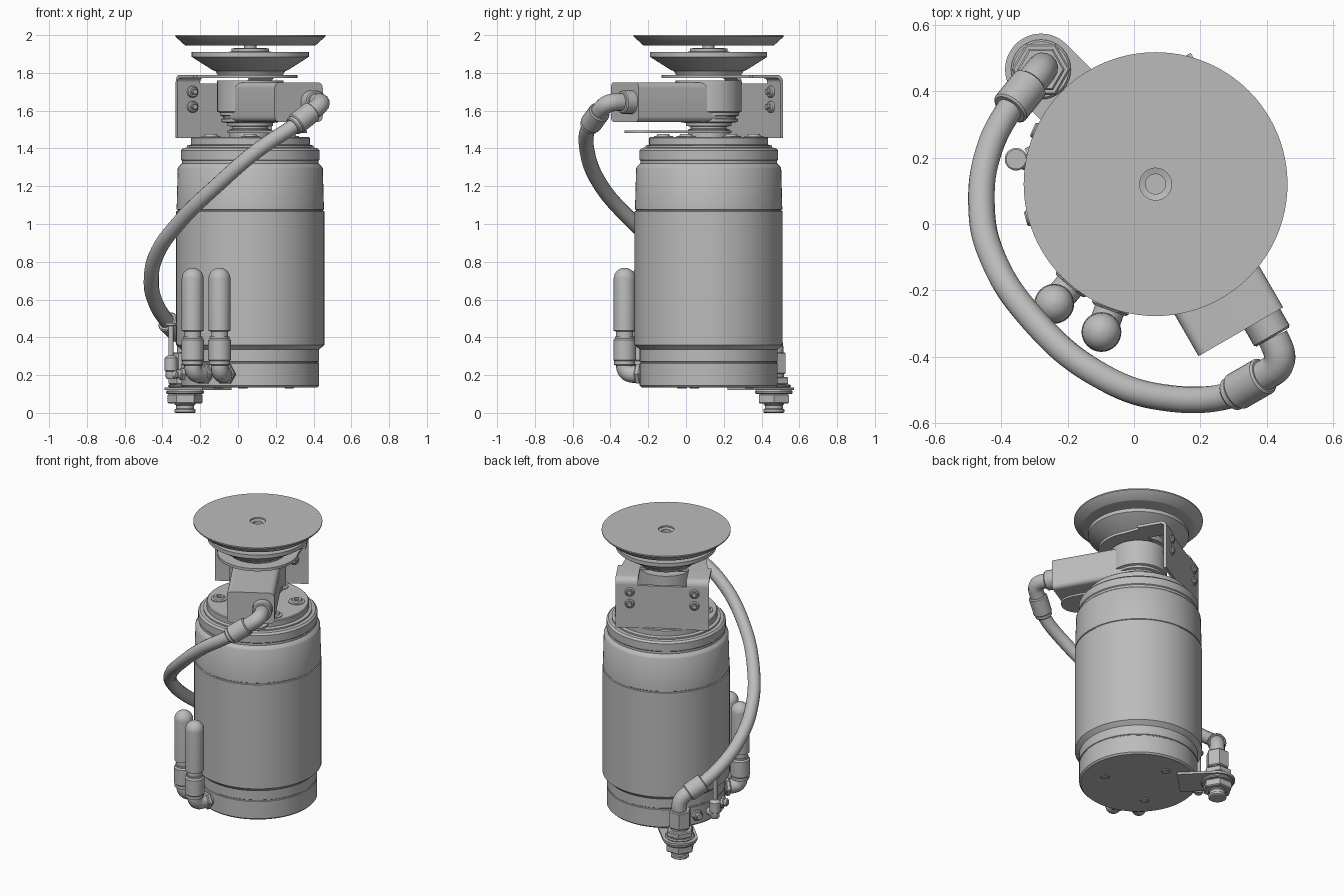
import bpy, bmesh, math
from math import sin, cos, pi, radians
from mathutils import Vector, Matrix

if "Cube" in bpy.data.objects:
    bpy.data.objects.remove(bpy.data.objects["Cube"])

grey = bpy.data.materials.new("plain_grey")
grey.use_nodes = True
GREY = (0.5, 0.5, 0.5, 1)
grey.diffuse_color = GREY
grey.node_tree.nodes["Principled BSDF"].inputs["Base Color"].default_value = GREY

AXIS = Vector((0.065, 0.12, 0))
# Bracket and arm share one frame turned about the body axis; the arm points to local -y
HEAD = Matrix.Translation(AXIS) @ Matrix.Rotation(radians(30), 4, 'Z')


def finish(ob):
    bpy.ops.object.select_all(action='DESELECT')
    ob.select_set(True)
    bpy.context.view_layer.objects.active = ob
    bpy.ops.object.shade_smooth_by_angle(angle=radians(32))
    return ob


def from_bmesh(name, bm, matrix=Matrix()):
    bmesh.ops.recalc_face_normals(bm, faces=bm.faces)
    mesh = bpy.data.meshes.new(name)
    bm.to_mesh(mesh)
    bm.free()
    mesh.materials.append(grey)
    ob = bpy.data.objects.new(name, mesh)
    bpy.context.collection.objects.link(ob)
    ob.matrix_world = matrix
    return finish(ob)


def lathe(name, profile, base=AXIS, direction=(0, 0, 1), sides=32):
    """Turn (radius, height) points about a direction through base."""
    bm = bmesh.new()
    rings = [[bm.verts.new((r * cos(2 * pi * i / sides), r * sin(2 * pi * i / sides), z))
              for i in range(sides)] for r, z in profile]
    for a, b in zip(rings, rings[1:]):
        for i in range(sides):
            j = (i + 1) % sides
            bm.faces.new((a[i], a[j], b[j], b[i]))
    bm.faces.new(rings[0])
    bm.faces.new(rings[-1])
    rot = Vector(direction).to_track_quat('Z', 'Y').to_matrix().to_4x4()
    return from_bmesh(name, bm, Matrix.Translation(Vector(base)) @ rot)


def rod(name, start, end, radius, sides=24):
    start, end = Vector(start), Vector(end)
    d = end - start
    c = min(0.006, radius / 5)
    return lathe(name, [(radius - c, 0), (radius, c), (radius, d.length - c),
                        (radius - c, d.length)], start, d, sides)


def slab(name, outline, z0, z1, matrix=Matrix()):
    """Extrude a flat outline upward."""
    bm = bmesh.new()
    f = bm.faces.new([bm.verts.new((x, y, z0)) for x, y in outline])
    new = bmesh.ops.extrude_face_region(bm, geom=[f])["geom"]
    bmesh.ops.translate(bm, vec=(0, 0, z1 - z0),
                        verts=[v for v in new if isinstance(v, bmesh.types.BMVert)])
    return from_bmesh(name, bm, matrix)


def tube(name, points, radius):
    """Smooth round tube through points."""
    cu = bpy.data.curves.new(name, 'CURVE')
    cu.dimensions = '3D'
    cu.bevel_depth, cu.bevel_resolution, cu.resolution_u = radius, 6, 10
    cu.use_fill_caps = True
    sp = cu.splines.new('BEZIER')
    sp.bezier_points.add(len(points) - 1)
    for bp, p in zip(sp.bezier_points, points):
        bp.co = p
        bp.handle_left_type = bp.handle_right_type = 'AUTO'
    cu.materials.append(grey)
    ob = bpy.data.objects.new(name, cu)
    bpy.context.collection.objects.link(ob)
    bpy.ops.object.select_all(action='DESELECT')
    ob.select_set(True)
    bpy.context.view_layer.objects.active = ob
    bpy.ops.object.convert(target='MESH')
    return finish(bpy.context.object)


def elbow(name, start, corner, end, radius):
    """Bent pipe: two straight legs joined by a rounded corner."""
    s, c, e = map(Vector, (start, corner, end))
    k = min((s - c).length, (e - c).length) * 0.7
    a, b = c + (s - c).normalized() * k, c + (e - c).normalized() * k
    arc = [a.lerp(c, t).lerp(c.lerp(b, t), t) for t in (0, 0.25, 0.5, 0.75, 1)]
    return tube(name, [s] + arc + [e], radius)


def arc(cx, cy, r, a0, a1, n=24):
    return [(cx + r * cos(radians(a0 + (a1 - a0) * i / n)),
             cy + r * sin(radians(a0 + (a1 - a0) * i / n))) for i in range(n + 1)]


# Main body with stepped base, shoulder and cap
lathe("body", [(0.355, 0.135), (0.365, 0.145), (0.365, 0.262), (0.361, 0.265), (0.361, 0.27),
               (0.365, 0.273), (0.365, 0.335), (0.392, 0.36), (0.392, 1.067), (0.386, 1.07),
               (0.386, 1.075), (0.39, 1.078), (0.384, 1.295), (0.378, 1.305), (0.362, 1.32),
               (0.362, 1.335), (0.367, 1.34), (0.367, 1.39), (0.355, 1.402), (0.335, 1.405),
               (0.335, 1.415), (0.315, 1.42), (0.315, 1.455), (0.31, 1.46)], sides=96)

# Recessed-looking screws on the cap and underneath
for i in range(6):
    p = HEAD @ Vector((0.24 * cos(pi * i / 3), 0.24 * sin(pi * i / 3), 1.455))
    lathe("cap_screw", [(0.05, 0), (0.05, 0.01), (0.035, 0.012), (0.03, 0.022),
                        (0.016, 0.022), (0.014, 0.014)], p)
for i in range(3):
    a = radians(100 + 120 * i)
    rod("base_screw", AXIS + Vector((0.22 * cos(a), 0.22 * sin(a), 0.13)),
        AXIS + Vector((0.22 * cos(a), 0.22 * sin(a), 0.14)), 0.028)

# Neck, valve housing and bellows seat
lathe("neck", [(0.11, 1.45), (0.11, 1.5), (0.095, 1.505), (0.095, 1.515), (0.12, 1.52),
               (0.12, 1.535), (0.155, 1.54), (0.155, 1.555), (0.145, 1.56), (0.145, 1.57),
               (0.16, 1.575), (0.16, 1.59), (0.175, 1.595), (0.175, 1.76)], sides=64)
lathe("lower_seat", [(0.17, 1.785), (0.185, 1.81), (0.2, 1.815), (0.295, 1.875), (0.31, 1.885),
                     (0.31, 1.91), (0.1, 1.912), (0.1, 1.93), (0.032, 1.932), (0.032, 1.95)],
      sides=96)
lathe("top_disc", [(0.34, 1.945), (0.347, 1.947), (0.397, 1.992), (0.397, 2.0), (0.048, 2.0),
                   (0.048, 1.99), (0.03, 1.985), (0.03, 1.96)], sides=96)

# Bent bracket: back plate, rounded fold and top flange
R, T, D = 0.04, 0.018, 0.289
side = ([(D, 1.455), (D, 1.79 - R)] + arc(D - R, 1.79 - R, R, 0, 90, 6) + [(0.1, 1.79), (0.1, 1.79 - T)]
        + arc(D - R, 1.79 - R, R - T, 90, 0, 6) + [(D - T, 1.455)])
turn = Matrix(((0, 0, 1, 0), (1, 0, 0, 0), (0, 1, 0, 0), (0, 0, 0, 1)))
for name, x0, x1 in (("bracket_fold_left", 0.15, 0.289), ("bracket_fold_right", -0.289, -0.15)):
    slab(name, side, x0, x1, HEAD @ turn)
slab("bracket_plate", [(-0.16, D - T), (0.16, D - T), (0.16, D), (-0.16, D)], 1.455, 1.745, HEAD)
slab("bracket_flange", [(0.27, 0.12), (-0.27, 0.12)] + arc(0, 0, 0.25, 180, 360), 1.772, 1.79, HEAD)
for x in (-0.2, 0.2):
    for z in (1.62, 1.7):
        rod("bracket_washer", HEAD @ Vector((x, 0.25, z)), HEAD @ Vector((x, 0.298, z)), 0.03)
        rod("bracket_bolt", HEAD @ Vector((x, 0.235, z)), HEAD @ Vector((x, 0.31, z)), 0.018, 6)

# Outlet arm and the tongue under it
z0, z1, w, b = 1.54, 1.75, 0.147, 0.03
sect = (arc(w - b, z1 - b, b, 0, 90, 5) + arc(b - w, z1 - b, b, 90, 180, 5)
        + arc(b - w, z0 + b, b, 180, 270, 5) + arc(w - b, z0 + b, b, 270, 360, 5))
slab("outlet_arm", sect, -0.02, 0.513, HEAD @ Matrix.Rotation(pi / 2, 4, 'X'))
slab("arm_tongue", arc(0, -0.4, 0.1, 180, 360) + arc(0, 0, 0.12, 0, 180), 1.482, 1.495, HEAD)

# Upper hose fitting
port = HEAD @ Vector((0.075, -0.5, 1.645))
nose = HEAD @ Vector((0.075, -0.575, 1.645))
bend = Vector((0.455, -0.42, 1.645))
hose_top = Vector((0.29, -0.515, 1.515))
rod("upper_nut", port, nose, 0.062)
elbow("upper_elbow", nose, bend, bend.lerp(hose_top, 0.45), 0.047)
rod("upper_collar", bend.lerp(hose_top, 0.38), bend.lerp(hose_top, 0.9), 0.058)
rod("upper_collar_lip", bend.lerp(hose_top, 0.88), hose_top, 0.052)

# Hose sweeping round the body
hose_low = Vector((-0.375, 0.345, 0.485))
tube("hose", [bend.lerp(hose_top, 0.85), hose_top, (0.11, -0.525, 1.395), (-0.1, -0.457, 1.215),
              (-0.31, -0.28, 1.01), (-0.43, -0.09, 0.84), (-0.459, 0.06, 0.71),
              (-0.437, 0.22, 0.585), hose_low, (-0.34, 0.39, 0.445)], 0.04)

# Lower fitting through its foot plate
FOOT = Vector((-0.28, 0.465, 0))
low_bend = FOOT + Vector((0.01, 0.01, 0.385))
rod("lower_collar", hose_low, hose_low.lerp(low_bend, 0.6), 0.058)
elbow("lower_elbow", hose_low.lerp(low_bend, 0.5), low_bend, FOOT + Vector((0, 0, 0.28)), 0.047)
lathe("lower_stem", [(0.05, 0), (0.056, 0.004), (0.056, 0.018), (0.048, 0.022), (0.048, 0.04),
                     (0.055, 0.045), (0.055, 0.3)], FOOT)
for name, a, c, r, n in (("foot_nut", 0.05, 0.1, 0.092, 6), ("foot_washer", 0.1, 0.12, 0.1, 32),
                         ("upper_washer", 0.135, 0.15, 0.09, 32), ("stem_nut", 0.15, 0.19, 0.088, 6),
                         ("tall_nut", 0.205, 0.32, 0.072, 6)):
    rod(name, FOOT + Vector((0, 0, a)), FOOT + Vector((0, 0, c)), r, n)
to_body = Matrix.Translation(FOOT) @ Matrix.Rotation(radians(-45), 4, 'Z')
slab("foot_plate", arc(0, 0, 0.108, 90, 270) + [(0.24, -0.108), (0.24, 0.108)], 0.12, 0.135, to_body)

# Two upright silencers on elbows
for x, y in ((-0.24, -0.24), (-0.098, -0.325)):
    p = Vector((x, y, 0))
    inward = (AXIS - p).normalized()
    up = Vector((0, 0, 1))
    dome = [(0.058 * cos(radians(a)), 0.71 + 0.058 * sin(radians(a))) for a in range(0, 90, 11)]
    lathe("silencer", [(0.045, 0.38), (0.045, 0.43), (0.058, 0.435)] + dome + [(0.002, 0.768)], p)
    lathe("silencer_collar", [(0.04, 0.25), (0.056, 0.255), (0.056, 0.275), (0.06, 0.28),
                              (0.06, 0.385), (0.052, 0.395), (0.052, 0.405)], p)
    elbow("silencer_elbow", p + up * 0.28, p + up * 0.205, p + up * 0.205 + inward * 0.12, 0.046)
    rod("silencer_nut", p + up * 0.205 + inward * 0.07, p + up * 0.205 + inward * 0.1, 0.058, 6)

# Small bleed valve and blanking plug on the base
V = Vector((-0.355, 0.195, 0))
lathe("bleed_valve", [(0.022, 0.18), (0.028, 0.19), (0.028, 0.22), (0.034, 0.225), (0.034, 0.29),
                      (0.024, 0.3), (0.014, 0.305), (0.014, 0.46), (0.03, 0.462), (0.03, 0.475)], V)
rod("bleed_pipe", V + Vector((0, 0, 0.205)), AXIS + Vector((-0.34, 0.05, 0.205)), 0.024)
for a in (156, 195):
    d = Vector((cos(radians(a)), sin(radians(a)), 0))
    q = AXIS + Vector((0, 0, 0.205))
    rod("base_plug", q + d * 0.35, q + d * 0.385, 0.036, 6)
    rod("plug_head", q + d * 0.38, q + d * 0.405, 0.024)
